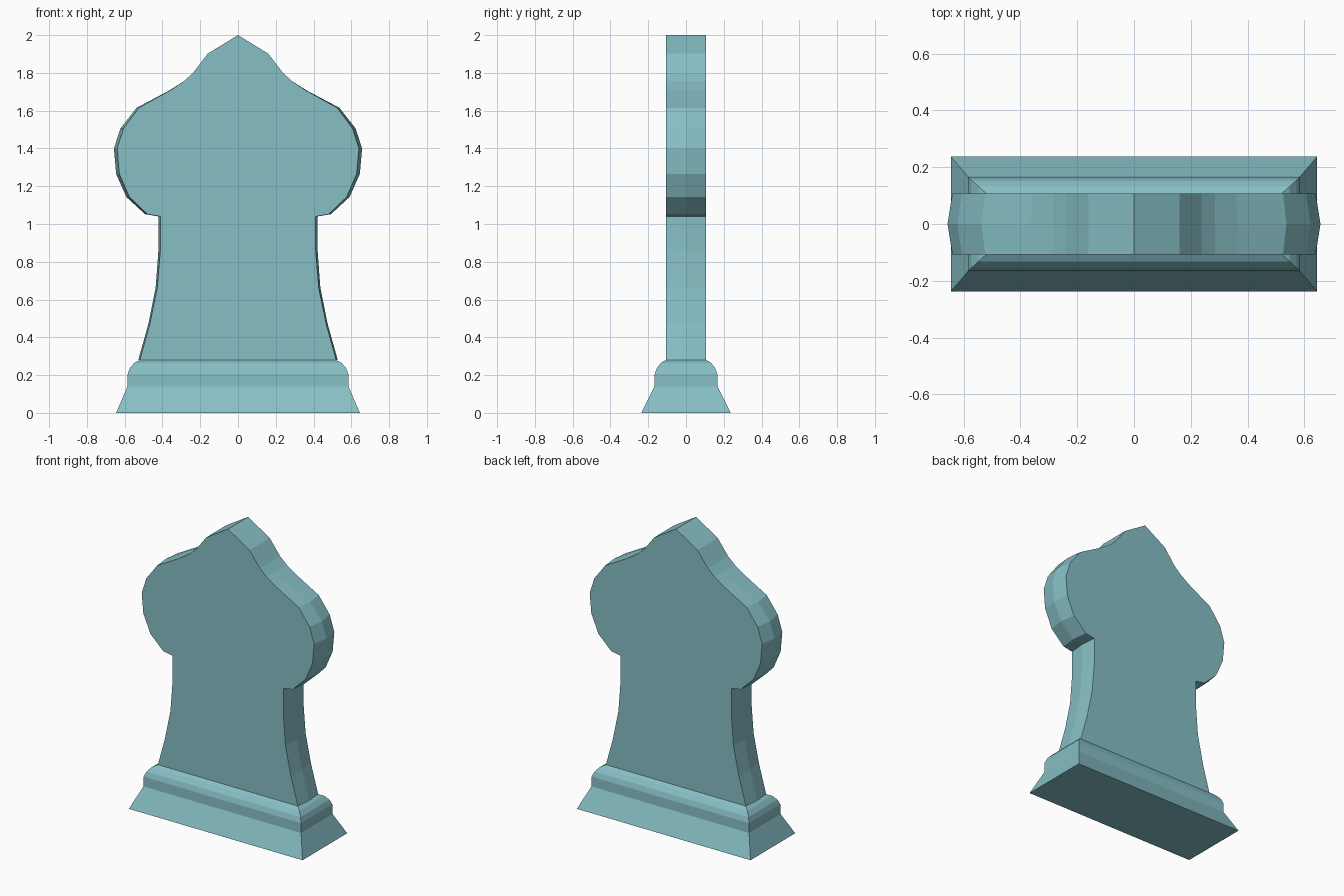
import bpy

if "Cube" in bpy.data.objects:
    bpy.data.objects.remove(bpy.data.objects["Cube"])

# Teal stone
stone = bpy.data.materials.new("teal_stone")
stone.diffuse_color = (0.24, 0.52, 0.56, 1)
stone.use_nodes = True
stone.node_tree.nodes["Principled BSDF"].inputs["Base Color"].default_value = stone.diffuse_color

def make_object(name, verts, faces):
    mesh = bpy.data.meshes.new(name)
    mesh.from_pydata(verts, [], faces)
    mesh.update()
    mesh.materials.append(stone)
    obj = bpy.data.objects.new(name, mesh)
    bpy.context.collection.objects.link(obj)
    return obj

def loft(name, rings):
    """Join equal-sized vertex rings with quads and cap both ends."""
    n = len(rings[0])
    faces = [tuple(reversed(range(n)))]
    for r in range(len(rings) - 1):
        for i in range(n):
            j = (i + 1) % n
            faces.append((r * n + i, r * n + j, (r + 1) * n + j, (r + 1) * n + i))
    last = (len(rings) - 1) * n
    faces.append(tuple(range(last, last + n)))
    return make_object(name, [v for ring in rings for v in ring], faces)

# Moulded plinth: stacked rectangles (half width, half depth, height)
steps = [(0.645, 0.237, 0), (0.585, 0.167, 0.14), (0.584, 0.166, 0.205),
         (0.572, 0.154, 0.238), (0.548, 0.132, 0.265), (0.52, 0.107, 0.28)]
loft("plinth", [[(-w, -d, z), (w, -d, z), (w, d, z), (-w, d, z)] for w, d, z in steps])

# Headstone slab: half profile (edge half width on the faces, extra at the middle ridge, height)
profile = [(0.52, 0.008, 0.28), (0.467, 0.008, 0.47), (0.427, 0.009, 0.663),
           (0.411, 0.010, 0.865), (0.411, 0.010, 1.04), (0.48, 0.012, 1.052),
           (0.575, 0.016, 1.143), (0.628, 0.017, 1.265), (0.640, 0.017, 1.40),
           (0.606, 0.016, 1.507), (0.525, 0.012, 1.615), (0.36, 0.004, 1.707),
           (0.285, 0.0, 1.757), (0.238, 0.0, 1.80), (0.16, 0.0, 1.902)]

def outline(y, ridge):
    right = [(x + ridge * e, y, z) for x, e, z in profile]
    left = [(-x, y, z) for x, y, z in reversed(right)]
    return right + [(0, y, 2.0)] + left

# Rings run back to front so the faces point outward
loft("headstone_slab", [outline(0.107, 0), outline(0, 1), outline(-0.107, 0)])
